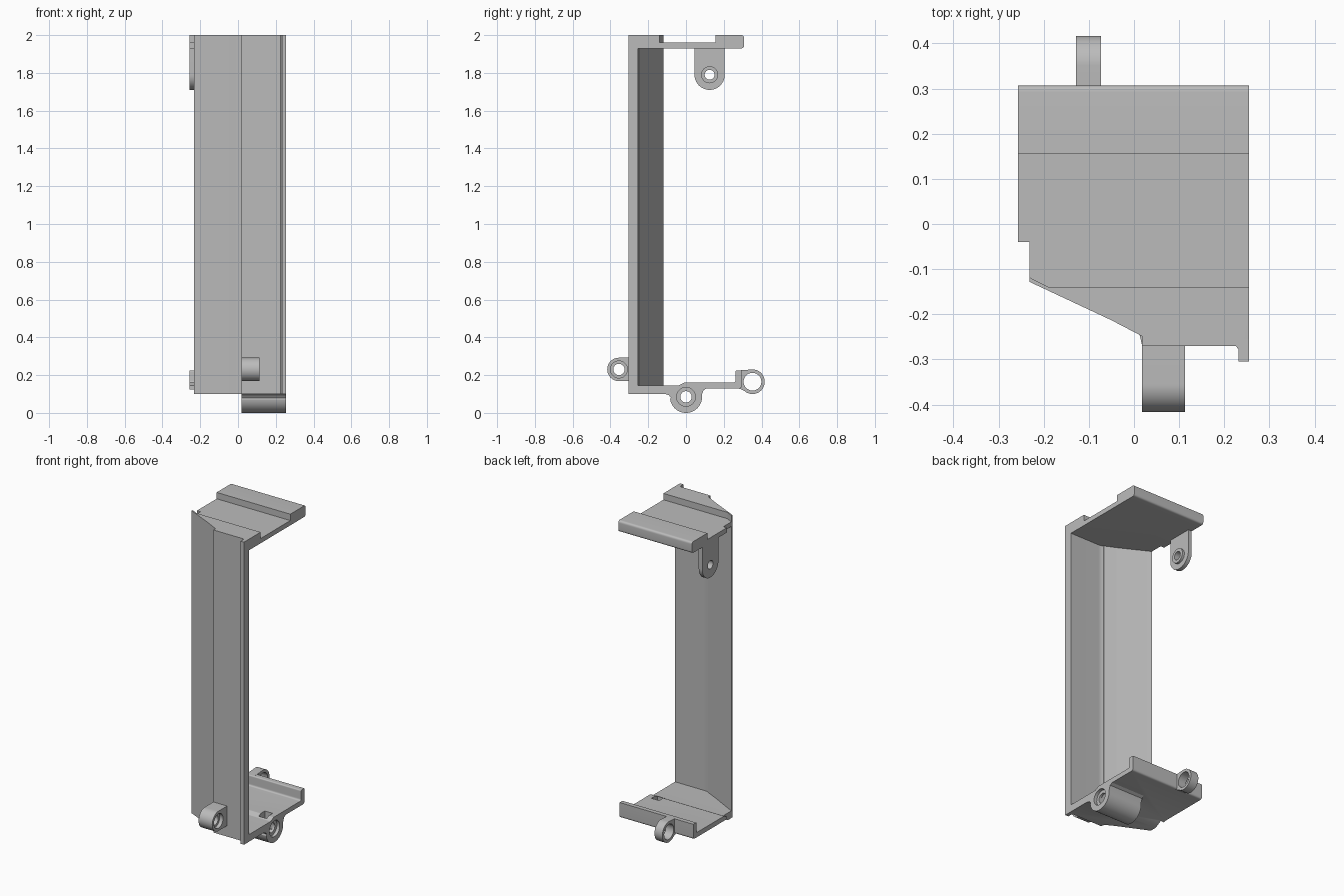
import bpy, bmesh, math
from mathutils import Vector

cube = bpy.data.objects.get("Cube")
if cube:
    bpy.data.objects.remove(cube, do_unlink=True)

grey = bpy.data.materials.new("plain_grey")
grey.use_nodes = True
colour = (0.5, 0.5, 0.5, 1)
grey.diffuse_color = colour
grey.node_tree.nodes["Principled BSDF"].inputs["Base Color"].default_value = colour


def rounded(points):
    """Turn (a, b[, radius]) corners into a polygon with rounded corners."""
    out = []
    for i, p in enumerate(points):
        c = Vector(p[:2])
        r = p[2] if len(p) > 2 else 0
        if not r:
            out.append(c)
            continue
        u = (Vector(points[i - 1][:2]) - c).normalized()
        v = (Vector(points[(i + 1) % len(points)][:2]) - c).normalized()
        reach = r / math.tan(u.angle(v) / 2)
        a, b = c + u * reach, c + v * reach
        for k in range(7):
            t = k / 6
            out.append(a * (1 - t) ** 2 + c * 2 * t * (1 - t) + b * t * t)
    return out


def arc(y, z, r, start, end, steps=28):
    angles = [math.radians(start + (end - start) * k / steps) for k in range(steps + 1)]
    return [(y + r * math.cos(a), z + r * math.sin(a)) for a in angles]


def prism(name, points, low, high, axis="x"):
    """Extrude a (y, z) outline along x, or an (x, y) outline along z."""
    bm = bmesh.new()
    place = (lambda p, h: (h, p[0], p[1])) if axis == "x" else (lambda p, h: (p[0], p[1], h))
    face = bm.faces.new([bm.verts.new(place(p, low)) for p in rounded(points)])
    moved = bmesh.ops.extrude_face_region(bm, geom=[face])["geom"]
    shift = Vector((high - low, 0, 0) if axis == "x" else (0, 0, high - low))
    bmesh.ops.translate(bm, verts=[g for g in moved if isinstance(g, bmesh.types.BMVert)], vec=shift)
    bmesh.ops.recalc_face_normals(bm, faces=bm.faces)
    mesh = bpy.data.meshes.new(name)
    bm.to_mesh(mesh)
    bm.free()
    mesh.materials.append(grey)
    obj = bpy.data.objects.new(name, mesh)
    bpy.context.collection.objects.link(obj)
    return obj


def disc(name, y, z, r, low, high):
    return prism(name, arc(y, z, r, 0, 360 - 10, 35), low, high)


def combine(target, tool, operation="DIFFERENCE"):
    mod = target.modifiers.new("combine", "BOOLEAN")
    mod.operation, mod.object, mod.solver = operation, tool, "EXACT"
    bpy.context.view_layer.update()
    result = bpy.data.meshes.new_from_object(
        target.evaluated_get(bpy.context.evaluated_depsgraph_get()))
    target.modifiers.clear()
    target.data = result
    bpy.data.objects.remove(tool, do_unlink=True)


def footprint():
    return prism("footprint", [
        (-.257, .35), (.255, .35), (.255, -.305), (.232, -.305), (.232, -.27),
        (.018, -.27), (.018, -.245), (-.232, -.128), (-.232, -.04), (-.257, -.04)],
        -.1, 2.1, "z")


# Tall thin front wall with a raised edge flange and a bent side
wall = prism("front_wall", [
    (.255, -.305), (.255, -.255), (.03, -.255, .08), (-.232, -.118), (-.232, -.128),
    (.018, -.245), (.018, -.27), (.225, -.27), (.232, -.278), (.232, -.305)],
    .1, 2.0, "z")

# Top plate with a wide channel between two ridges
top = prism("top_plate", [
    (-.305, 1.93), (.307, 1.93, .015), (.307, 2.0, .015), (.155, 2.0), (.155, 1.96),
    (-.14, 1.96), (-.14, 2.0), (-.305, 2.0, .01)], -.3, .3)
combine(top, footprint(), "INTERSECT")

# Bottom plate with a stepped floor and a back lip
bottom = prism("bottom_plate", [
    (-.305, .1, .015), (-.085, .1), (-.03, .13), (.295, .13, .015), (.295, .225),
    (.262, .225, .008), (.262, .16, .012), (-.01, .16, .01), (-.04, .145, .01),
    (-.255, .145), (-.255, .165), (-.305, .165)], -.3, .3)
combine(bottom, footprint(), "INTERSECT")

# Round boss under the floor, with fillets into the plate
boss = prism("lower_boss", [(-.11, .1), (-.09, .093), (-.08, .08)]
             + arc(0, .085, .085, 190, 350)
             + [(.085, .1), (.093, .12), (.11, .13), (.11, .14), (-.11, .14)], .018, .255)
combine(bottom, boss, "UNION")
combine(bottom, disc("bore", 0, .085, .03, -.1, .4))
combine(bottom, disc("counterbore", 0, .085, .05, .235, .4))
combine(bottom, prism("slot", [(-.03, .06), (.03, .06), (.03, .3), (-.03, .3)], .165, .22))

# Front lug
front_lug = prism("front_lug", arc(-.355, .23, .062, 90, 270)
                  + [(-.26, .168), (-.26, .292)], .018, .113)
combine(front_lug, disc("bore", -.355, .23, .03, -.1, .4))
combine(front_lug, disc("counterbore", -.355, .23, .045, .09, .4))

# Back lug, joined to the lip
back_lug = prism("back_lug", arc(.352, .165, .065, -130, 90)
                 + [(.28, .225), (.28, .13)], -.128, -.073)
combine(back_lug, disc("bore", .352, .165, .047, -.3, .3))

# Hanging ear with a raised ring on its inner face
ear = prism("hanging_ear", arc(.125, 1.79, .08, 180, 360)
            + [(.205, 1.94), (.045, 1.94)], -.257, -.232)
combine(ear, disc("ring", .125, 1.79, .045, -.24, -.217), "UNION")
combine(ear, disc("bore", .125, 1.79, .026, -.4, .1))

# Smooth the rounded parts, keep the edges sharp
bpy.ops.object.select_all(action="DESELECT")
for part in (wall, top, bottom, front_lug, back_lug, ear):
    part.select_set(True)
    bpy.context.view_layer.objects.active = part
bpy.ops.object.shade_smooth_by_angle(angle=math.radians(30))
